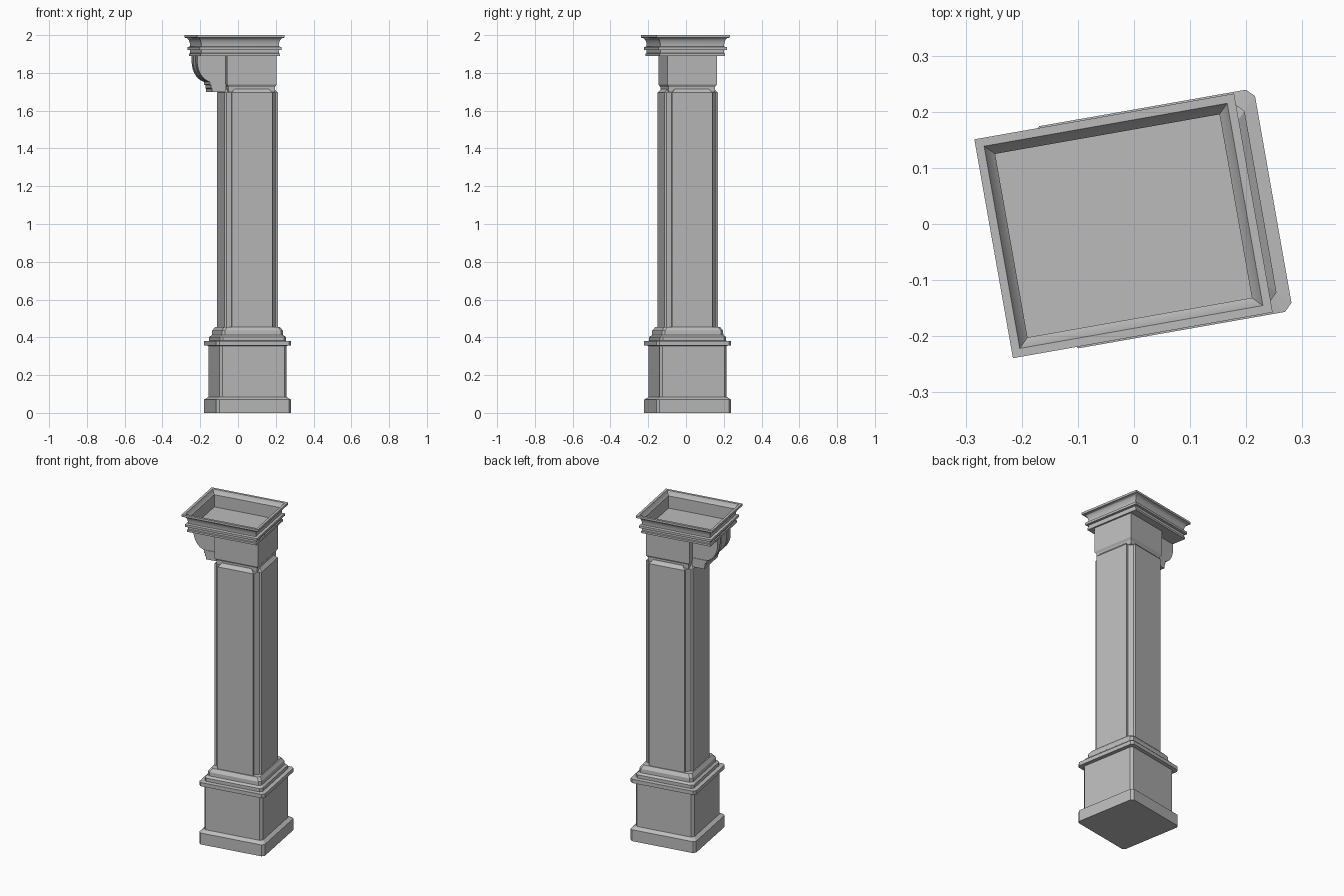
import bpy
import bmesh
from math import radians, sin, cos, pi

if "Cube" in bpy.data.objects:
    bpy.data.objects.remove(bpy.data.objects["Cube"], do_unlink=True)

TURN = radians(10)      # the whole column stands turned about z
AXIS = 0.051            # column axis along its own x
SOFFIT = 1.89           # underside of the cap

stone = bpy.data.materials.new("grey stone")
stone.use_nodes = True
GREY = (0.5, 0.5, 0.5, 1)
stone.diffuse_color = GREY
stone.node_tree.nodes["Principled BSDF"].inputs["Base Color"].default_value = GREY


def finish(name, bm, smooth=False):
    bmesh.ops.recalc_face_normals(bm, faces=bm.faces)
    mesh = bpy.data.meshes.new(name)
    bm.to_mesh(mesh)
    bm.free()
    mesh.materials.append(stone)
    ob = bpy.data.objects.new(name, mesh)
    bpy.context.collection.objects.link(ob)
    ob.rotation_euler.z = TURN
    if smooth:
        bpy.ops.object.select_all(action="DESELECT")
        ob.select_set(True)
        bpy.context.view_layer.objects.active = ob
        bpy.ops.object.shade_smooth_by_angle(angle=radians(35))
    return ob


def outline(hx, hy, corner):
    """Rectangle whose corners follow a list of (inset x, inset y) points."""
    pts = []
    for sx, sy in ((1, -1), (1, 1), (-1, 1), (-1, -1)):
        steps = corner if sx * sy < 0 else corner[::-1]
        pts += [(sx * (hx - a), sy * (hy - b)) for a, b in steps]
    return pts


def stack(name, centre, rings, corner, smooth=False):
    """Join rectangular rings (half x, half y, z) into a closed moulding."""
    bm = bmesh.new()
    loops = [[bm.verts.new((centre + x, y, z)) for x, y in outline(hx, hy, corner)]
             for hx, hy, z in rings]
    for low, high in zip(loops, loops[1:]):
        for i in range(len(low)):
            j = (i + 1) % len(low)
            bm.faces.new((low[i], low[j], high[j], high[i]))
    bm.faces.new(loops[0])
    bm.faces.new(loops[-1])
    return finish(name, bm, smooth)


def square(profile):
    return [(h, h, z) for h, z in profile]


def extrude_side(name, profile, y0, y1, smooth=False):
    """Extrude an x-z profile sideways from y0 to y1."""
    bm = bmesh.new()
    face = bm.faces.new([bm.verts.new((x, y0, z)) for x, z in profile])
    new = bmesh.ops.extrude_face_region(bm, geom=[face])["geom"]
    bmesh.ops.translate(bm, vec=(0, y1 - y0, 0),
                        verts=[v for v in new if isinstance(v, bmesh.types.BMVert)])
    return finish(name, bm, smooth)


SHARP = [(0, 0)]
CHAMFER = [(0.014, 0), (0, 0.014)]
NOTCH = [(0.035, 0), (0.035, 0.012), (0.012, 0.035), (0, 0.035)]

# Pedestal: plinth, die, ledge and stepped base moulding
stack("pedestal", AXIS, square([
    (0.201, 0), (0.201, 0.07), (0.18, 0.085), (0.18, 0.355), (0.201, 0.357),
    (0.201, 0.38), (0.178, 0.382), (0.178, 0.402), (0.165, 0.412),
    (0.164, 0.435), (0.15, 0.455)]), CHAMFER)

# Shaft with notched corners and a sloped top
stack("shaft", AXIS, square([
    (0.144, 0.45), (0.144, 1.695), (0.126, 1.715)]), NOTCH)

# Neck and block under the cap
stack("neck_block", AXIS, square([
    (0.125, 1.70), (0.125, 1.725), (0.133, 1.738), (0.133, SOFFIT + 0.005)]), SHARP)

# Cap: moulded outside, hollow tray inside; (inset, z) from the outer rim
cove = [(0.027 - 0.02 * (1 - cos(t * pi / 12)), 1.94 + 0.045 * sin(t * pi / 12))
        for t in range(7)]
cap = [(0.022, SOFFIT), (0.022, 1.902), (0.027, 1.905), (0.027, 1.92),
       (0.014, 1.922), (0.014, 1.936), *cove, (0, 1.987), (0, 2.0),
       (0.015, 2.0), (0.02, 1.988), (0.032, 1.975), (0.032, 1.9)]
stack("cap", -0.019, [(0.235 - d, 0.198 - d, z) for d, z in cap], SHARP, True)


# Bracket: curved body with three raised ribs
def bracket_profile(reach, foot):
    curve = [(-foot - (reach - foot) * cos(t * pi / 16), 1.86 - 0.11 * sin(t * pi / 16))
             for t in range(9)]
    return [(-0.08, SOFFIT + 0.002), (-reach, SOFFIT + 0.002), *curve, (-0.08, 1.75)]


extrude_side("bracket_body", bracket_profile(0.222, 0.145), -0.085, 0.085, True)
for label, y0, y1 in (("right", -0.087, -0.05), ("middle", -0.036, 0.036),
                      ("left", 0.05, 0.087)):
    extrude_side("bracket_rib_" + label, bracket_profile(0.234, 0.15), y0, y1, True)

# Stepped foot below the bracket
extrude_side("bracket_foot", [
    (-0.08, 1.755), (-0.167, 1.755), (-0.167, 1.738), (-0.16, 1.735),
    (-0.16, 1.72), (-0.155, 1.715), (-0.155, 1.7), (-0.08, 1.7)], -0.09, 0.09)
